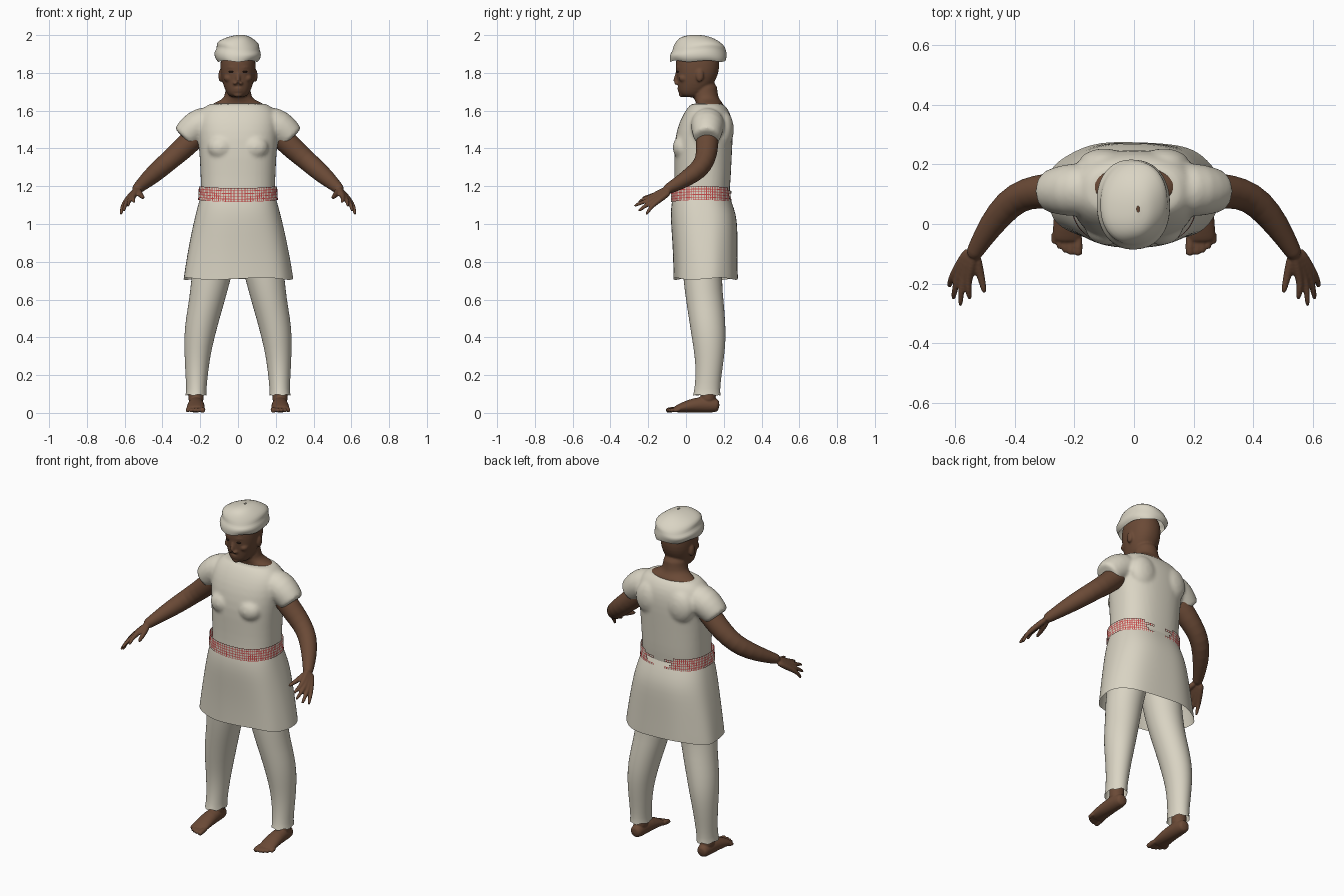
import bpy, bmesh, math
from mathutils import Vector, Matrix

if "Cube" in bpy.data.objects:
    bpy.data.objects.remove(bpy.data.objects["Cube"], do_unlink=True)


def material(name, rgb):
    m = bpy.data.materials.new(name)
    m.use_nodes = True
    m.diffuse_color = (*rgb, 1)
    bsdf = m.node_tree.nodes["Principled BSDF"]
    bsdf.inputs["Base Color"].default_value = (*rgb, 1)
    bsdf.inputs["Roughness"].default_value = 0.8
    return m


CREAM = material("cream cloth", (0.70, 0.66, 0.55))
SKIN = material("brown skin", (0.145, 0.068, 0.037))
RED = material("red weave", (0.58, 0.07, 0.07))
DARK = material("dark eyes", (0.03, 0.015, 0.01))


def skin_rings(bm, rings, caps):
    """Bridge lists of points with quads."""
    rows = [[bm.verts.new(p) for p in ring] for ring in rings]
    n = len(rows[0])
    for a, b in zip(rows, rows[1:]):
        for i in range(n):
            j = (i + 1) % n
            bm.faces.new((a[i], a[j], b[j], b[i]))
    if caps:
        bm.faces.new(rows[0][::-1])
        bm.faces.new(rows[-1])


def loft(bm, rings, n=32, p=2.0, caps=True, shape=None):
    """Stack of rounded cross-sections: z, centre x, centre y, half width, half depth."""
    out = []
    for z, cx, cy, rx, ry in rings:
        ring = []
        for i in range(n):
            a = math.tau * i / n
            c, s = math.cos(a), math.sin(a)
            k, dz = shape(a, z) if shape else (1, 0)
            ring.append((cx + k * rx * math.copysign(abs(c) ** (2 / p), c),
                         cy + k * ry * math.copysign(abs(s) ** (2 / p), s), z + dz))
        out.append(ring)
    skin_rings(bm, out, caps)


def tube(bm, points, n=12, ref=(0, 0, 1)):
    """Closed limb along points: x, y, z, half width, optional half height."""
    pts = [Vector(q[:3]) for q in points]
    out = []
    for i, q in enumerate(points):
        t = (pts[min(i + 1, len(pts) - 1)] - pts[max(i - 1, 0)]).normalized()
        side = t.cross(Vector(ref)).normalized()
        up = side.cross(t)
        out.append([pts[i] + side * q[3] * math.cos(math.tau * k / n)
                    + up * q[-1] * math.sin(math.tau * k / n) for k in range(n)])
    skin_rings(bm, out, True)


def ball(bm, centre, size):
    bmesh.ops.create_uvsphere(bm, u_segments=16, v_segments=10, radius=1,
                              matrix=Matrix.Translation(centre) @ Matrix.Diagonal((*size, 1)))


def finish(name, bm, mats, voxel=0, smooth=0, subsurf=1, mirror=False):
    bmesh.ops.recalc_face_normals(bm, faces=bm.faces)
    me = bpy.data.meshes.new(name)
    bm.to_mesh(me)
    bm.free()
    ob = bpy.data.objects.new(name, me)
    bpy.context.collection.objects.link(ob)
    for m in mats:
        me.materials.append(m)
    for f in me.polygons:
        f.use_smooth = True
    if subsurf:
        mod = ob.modifiers.new("round", "SUBSURF")
        mod.levels = mod.render_levels = subsurf
    if voxel:
        mod = ob.modifiers.new("blend", "REMESH")
        mod.mode, mod.voxel_size, mod.use_smooth_shade = "VOXEL", voxel, True
    if smooth:
        mod = ob.modifiers.new("soften", "SMOOTH")
        mod.factor, mod.iterations = 0.5, smooth
    if mirror:
        ob.modifiers.new("mirror", "MIRROR").use_mirror_merge = False
    return ob


# Head, neck and facial features blended into one skin
bm = bmesh.new()
loft(bm, [(1.67, 0, .03, .035, .04), (1.685, 0, .028, .055, .063), (1.72, 0, .045, .073, .087),
          (1.76, 0, .055, .085, .101), (1.8, 0, .06, .092, .113), (1.85, 0, .061, .094, .117),
          (1.9, 0, .062, .088, .11), (1.95, 0, .062, .05, .07)], p=2.2)
loft(bm, [(1.56, 0, .12, .15, .07), (1.62, 0, .125, .155, .075), (1.642, 0, .125, .13, .07),
          (1.658, 0, .11, .08, .067), (1.69, 0, .1, .066, .066), (1.76, 0, .1, .066, .066)])
tube(bm, [(0, -.044, 1.815, .008), (0, -.053, 1.775, .011), (0, -.058, 1.748, .014)], ref=(1, 0, 0))
for z, depth in ((1.717, -.043), (1.704, -.04)):
    tube(bm, [(-.028, depth + .012, z, .006), (0, depth, z, .009), (.028, depth + .012, z, .006)])
ball(bm, (0, -.02, 1.686), (.025, .018, .016))
for s in (-1, 1):
    ball(bm, (s * .015, -.05, 1.745), (.011, .013, .009))
    ball(bm, (s * .093, .073, 1.785), (.011, .021, .034))
    tube(bm, [(s * .012, -.048, 1.825, .008), (s * .035, -.044, 1.832, .009), (s * .062, -.022, 1.826, .008)])
    ball(bm, (s * .05, -.012, 1.772), (.026, .028, .022))
finish("head", bm, [SKIN], voxel=.006, smooth=3)

# Eyes
bm = bmesh.new()
for s in (-1, 1):
    ball(bm, (s * .035, -.042, 1.806), (.014, .01, .005))
finish("eyes", bm, [DARK], subsurf=0)


# Wrapped cap with slanting folds
def folds(a, z):
    lift = max(0, min(1, (z - 1.865) / .06))
    fade = max(0, min(1, (2.0 - z) / .05))
    return (1 + .03 * fade * math.sin(2 * a + (z - 1.865) * 75),
            .012 * lift * fade * math.sin(a * 2 + .6) + .004 * math.sin(5 * a) * (1 - lift))


bm = bmesh.new()
loft(bm, [(1.862, 0, .063, .108, .146), (1.878, 0, .064, .119, .154), (1.905, -.004, .066, .125, .152),
          (1.922, 0, .07, .114, .138), (1.94, 0, .07, .117, .137), (1.962, -.004, .064, .1, .125),
          (1.985, .004, .055, .066, .095), (1.998, .012, .05, .035, .055), (2.001, .014, .05, .005, .01)],
     n=40, p=2.2, caps=False, shape=folds)
finish("cap", bm, [CREAM])

# Tunic: trunk, chest and short sleeves blended together
bm = bmesh.new()
loft(bm, [(1.1, 0, .08, .192, .143), (1.12, 0, .08, .195, .145), (1.2, 0, .087, .197, .148),
          (1.3, 0, .089, .2, .151), (1.4, 0, .09, .207, .155), (1.5, 0, .1, .215, .15),
          (1.57, 0, .11, .213, .132), (1.615, 0, .113, .185, .106), (1.635, 0, .112, .152, .085),
          (1.638, 0, .112, .14, .078)], p=2.4)
for s in (-1, 1):
    tube(bm, [(s * .1, .115, 1.535, .085), (s * .2, .115, 1.535, .092), (s * .25, .112, 1.492, .083),
              (s * .283, .11, 1.46, .071), (s * .288, .11, 1.455, .07)], n=20, ref=(0, 1, 0))
    ball(bm, (s * .09, -.015, 1.405), (.075, .058, .065))
    ball(bm, (s * .1, .2, 1.5), (.09, .055, .1))
finish("tunic", bm, [CREAM], voxel=.01, smooth=5)


# Flared skirt with soft folds and an uneven hem
def pleats(a, z):
    t = max(0, (1.1 - z) / .4)
    return 1 + .012 * t * math.sin(7 * a + 1), .006 * t * math.sin(4 * a)


bm = bmesh.new()
loft(bm, [(1.17, 0, .08, .19, .14), (1.14, 0, .08, .2, .152), (1.08, 0, .088, .217, .168),
          (1.02, 0, .095, .232, .175), (.95, 0, .099, .248, .174), (.83, 0, .103, .272, .17),
          (.72, 0, .105, .289, .17), (.71, 0, .105, .29, .17)], n=56, p=2.5, caps=False, shape=pleats)
finish("skirt", bm, [CREAM])

# Woven belt: red lattice around small cream cells, with a ragged break at the back
bm = bmesh.new()
loft(bm, [(1.122 + .0146 * i, 0, .08, .211 - .0008 * i, .16) for i in range(6)], n=100, p=2.4,
     caps=False, shape=lambda a, z: (1, .005 * math.cos(2 * a)))


def in_gap(c):
    edge = .05 + .035 * math.sin(c.z * 160)
    return c.y > .2 and -edge < c.x < edge + .03


gap = [f for f in bm.faces if in_gap(f.calc_center_median())]
bmesh.ops.delete(bm, geom=gap, context="FACES")
cells = list(bm.faces)
bmesh.ops.inset_individual(bm, faces=cells, thickness=.0026)
for f in cells:
    f.material_index = 1
finish("belt", bm, [RED, CREAM], subsurf=0)

# Trouser legs
bm = bmesh.new()
loft(bm, [(1.02, .1, .09, .1, .11), (.85, .115, .09, .113, .115), (.71, .143, .086, .105, .101),
          (.6, .163, .099, .095, .1), (.5, .187, .111, .09, .096), (.4, .205, .121, .081, .091),
          (.3, .215, .125, .068, .078), (.2, .219, .12, .059, .068), (.12, .221, .112, .053, .068),
          (.095, .222, .11, .056, .073)], n=28, caps=False,
     shape=lambda a, z: (1, .005 * math.sin(6 * a) if z < .1 else 0))
finish("trouser_legs", bm, [CREAM], mirror=True)

# Arms with hands
bm = bmesh.new()
tube(bm, [(.18, .112, 1.51, .06), (.23, .112, 1.46, .062), (.29, .111, 1.4, .06), (.36, .104, 1.34, .054),
          (.42, .07, 1.287, .052), (.48, -.005, 1.235, .043), (.523, -.075, 1.196, .031),
          (.545, -.115, 1.175, .027)], n=20)
finger_tips = [(.549, -.256, 1.112), (.582, -.28, 1.092), (.606, -.257, 1.064), (.62, -.213, 1.046)]
for i, tip in enumerate(finger_tips):
    start = Vector((.533 + .006 * i, -.095 + .004 * i, 1.19 - .006 * i))
    knuckle = Vector((.556 + .016 * i, -.187 + .006 * i, 1.142 - .012 * i))
    tip = Vector(tip)
    bend = knuckle.lerp(tip, .5) + Vector((.003, 0, .006))
    tube(bm, [(*start, .016), (*start.lerp(knuckle, .5), .017), (*knuckle, .014),
              (*bend, .0105), (*tip, .0085)])
tube(bm, [(.53, -.1, 1.18, .018), (.52, -.15, 1.158, .016), (.508, -.195, 1.145, .012), (.5, -.235, 1.137, .009)])
finish("arms", bm, [SKIN], voxel=.005, smooth=2, mirror=True)

# Bare feet
bm = bmesh.new()
tube(bm, [(.222, .118, .16, .042), (.222, .118, .1, .042), (.222, .115, .04, .043)], n=16, ref=(0, 1, 0))
tube(bm, [(.222, .178, .036, .03, .03), (.222, .15, .04, .038, .039), (.222, .08, .045, .043, .045),
          (.223, .01, .035, .048, .034), (.224, -.045, .022, .051, .021), (.224, -.06, .018, .046, .016)], n=16)
for i in range(5):
    x, r = (.187, .015) if i == 0 else (.194 + .018 * i, .0115)
    tip = -.106 + .0035 * i * i * .7
    tube(bm, [(x, -.03, .02, r), (x, tip + .03, .018, r), (x, tip + .008, .013, r), (x, tip, .012, r * .8)])
finish("feet", bm, [SKIN], voxel=.005, smooth=2, mirror=True)
